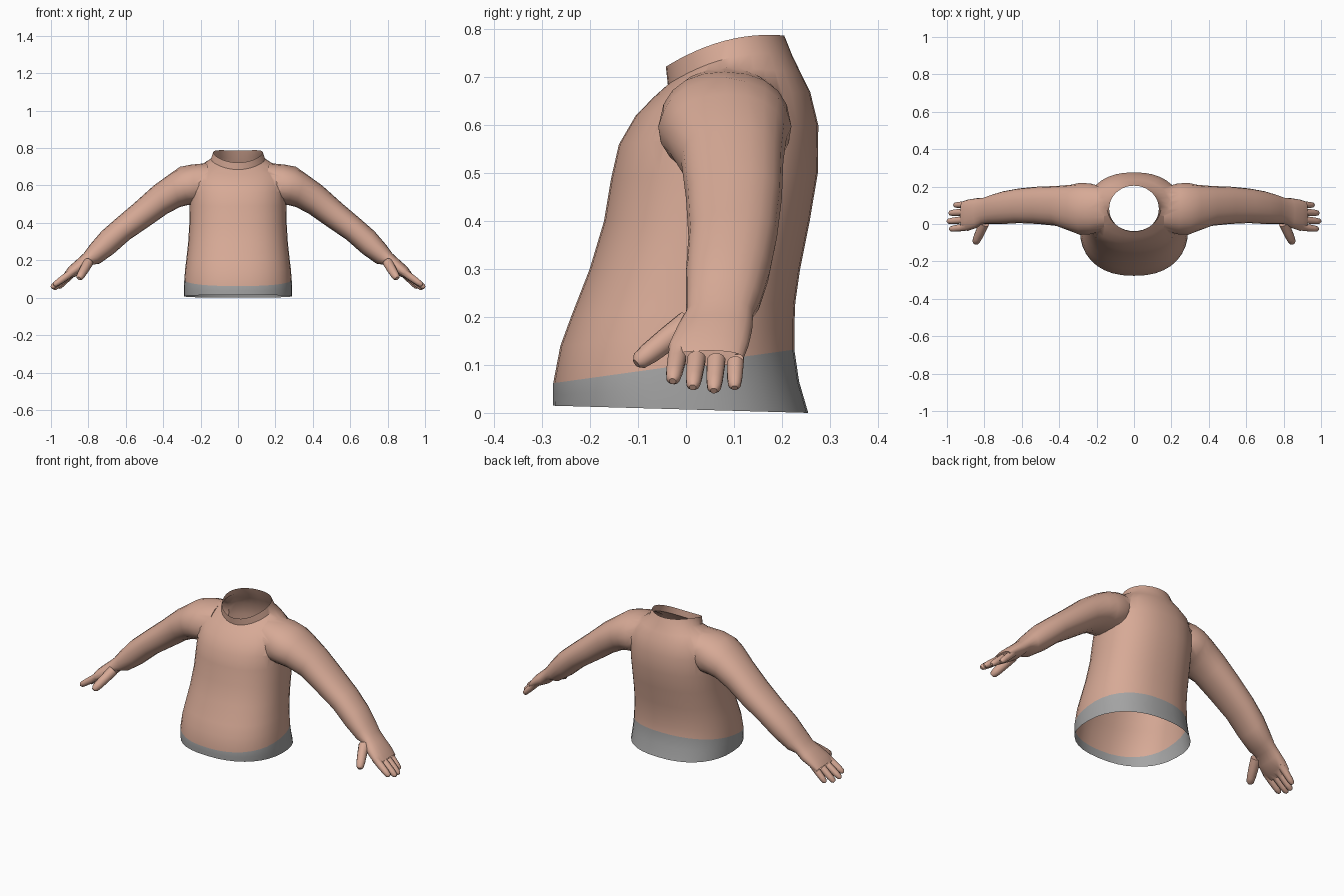
import bpy, bmesh, math
from mathutils import Vector

if "Cube" in bpy.data.objects:
    bpy.data.objects.remove(bpy.data.objects["Cube"])


def material(name, rgb):
    m = bpy.data.materials.new(name)
    m.diffuse_color = (*rgb, 1)
    m.use_nodes = True
    m.node_tree.nodes["Principled BSDF"].inputs["Base Color"].default_value = m.diffuse_color
    return m


SKIN = material("skin", (0.68, 0.40, 0.305))
GREY = material("waistband grey", (0.37, 0.37, 0.37))


def loft(name, rings):
    """Closed solid skinned over a list of equal-sized rings of points."""
    bm = bmesh.new()
    rows = [[bm.verts.new(p) for p in ring] for ring in rings]
    n = len(rows[0])
    for a, b in zip(rows, rows[1:]):
        for i in range(n):
            j = (i + 1) % n
            bm.faces.new((a[i], a[j], b[j], b[i]))
    bm.faces.new(rows[0])
    bm.faces.new(rows[-1])
    bmesh.ops.recalc_face_normals(bm, faces=bm.faces)
    me = bpy.data.meshes.new(name)
    bm.to_mesh(me)
    bm.free()
    me.materials.append(SKIN)
    ob = bpy.data.objects.new(name, me)
    bpy.context.scene.collection.objects.link(ob)
    return ob


def power(v, e):
    return math.copysign(abs(v) ** e, v)


def torso_ring(hw, yf, yb, zf, zb, lift, n, count=36):
    pts = []
    for i in range(count):
        a = 2 * math.pi * i / count
        t = power(math.sin(a), 2 / n)
        pts.append((hw * power(math.cos(a), 2 / n),
                    (yf + yb) / 2 + (yb - yf) / 2 * t,
                    zf + (zb - zf) * (t + 1) / 2 + lift * (1 - t * t)))
    return pts


def arm_ring(side, xt, zt, xb, zb, yf, yb, count=20):
    """Oval between an upper and a lower outline point, from yf to yb."""
    pts = []
    for i in range(count):
        a = 2 * math.pi * i / count
        u = (1 + power(math.cos(a), 0.9)) / 2
        pts.append((side * (xb + (xt - xb) * u),
                    (yf + yb) / 2 + (yb - yf) / 2 * power(math.sin(a), 0.9),
                    zb + (zt - zb) * u))
    return pts


def digit(name, side, base, tip, r, count=12):
    """Tapered finger with a rounded end."""
    a, b = Vector(base), Vector(tip)
    d = (b - a).normalized()
    u = d.cross(Vector((0, 1, 0.3))).normalized()
    v = d.cross(u)
    rings = []
    for f, s in ((0, 1), (0.4, 0.95), (0.75, 0.85), (0.93, 0.7), (1, 0.35)):
        ring = []
        for i in range(count):
            w = 2 * math.pi * i / count
            p = a.lerp(b, f) + (u * math.cos(w) + v * math.sin(w)) * r * s
            ring.append((side * p.x, p.y, p.z))
        rings.append(ring)
    return loft(name, rings)


# Torso: half width, front y, back y, front z, back z, side lift, squareness
TORSO = [
    (.290, -.277, .255, .015, .000, 0, 2.3),
    (.290, -.277, .236, .038, .065, 0, 2.3),
    (.287, -.277, .226, .062, .132, 0, 2.3),
    (.282, -.262, .226, .140, .180, 0, 2.3),
    (.275, -.240, .228, .200, .230, 0, 2.3),
    (.266, -.201, .238, .300, .300, 0, 2.3),
    (.260, -.171, .258, .400, .400, 0, 2.3),
    (.258, -.156, .275, .490, .500, 0, 2.3),
    (.255, -.140, .276, .560, .600, 0, 2.3),
    (.245, -.105, .259, .620, .670, .01, 2.2),
    (.200, -.068, .238, .658, .712, .02, 2.1),
    (.145, -.038, .222, .685, .745, .026, 2),
    (.133, -.042, .205, .722, .787, .022, 2),
]
torso = loft("torso", [torso_ring(*r) for r in TORSO])
torso.data.materials.append(GREY)
# Grey waistband: the two lowest bands of faces
for f in torso.data.polygons[:72]:
    f.material_index = 1

# Arm and palm outline: upper x, z, lower x, z, front y, back y
ARM = [
    (.160, .718, .160, .540, -.03, .190),
    (.250, .716, .220, .500, -.06, .222),
    (.310, .700, .270, .495, -.058, .220),
    (.360, .665, .310, .485, -.040, .210),
    (.450, .600, .380, .448, -.010, .203),
    (.550, .510, .470, .385, .000, .200),
    (.650, .425, .580, .310, .005, .190),
    (.730, .355, .665, .235, .000, .175),
    (.790, .285, .740, .182, .000, .155),
    (.825, .237, .785, .175, .000, .140),
    (.860, .205, .820, .140, -.020, .138),
    (.905, .165, .872, .112, -.037, .130),
    (.930, .130, .908, .098, -.030, .120),
]
DIGITS = {
    "thumb": ((.800, .005, .188), (.850, -.104, .103), .027),
    "index_finger": ((.885, -.014, .138), (.985, -.028, .066), .0205),
    "middle_finger": ((.885, .025, .138), (.998, .014, .053), .0205),
    "ring_finger": ((.885, .065, .135), (.988, .058, .046), .0205),
    "little_finger": ((.880, .104, .135), (.962, .101, .052), .019),
}
parts = []
for side, tag in ((1, "right"), (-1, "left")):
    parts.append(loft("arm_" + tag, [arm_ring(side, *r) for r in ARM]))
    for name, (base, tip, r) in DIGITS.items():
        parts.append(digit(name + "_" + tag, side, base, tip, r))

# Fuse arms and fingers into the torso
bpy.context.view_layer.objects.active = torso
torso.select_set(True)
for p in parts:
    mod = torso.modifiers.new("fuse", 'BOOLEAN')
    mod.operation = 'UNION'
    mod.solver = 'EXACT'
    mod.object = p
    bpy.ops.object.modifier_apply(modifier=mod.name)
    bpy.data.objects.remove(p)

# Open the waist and neck, then soften the shoulder joins
bm = bmesh.new()
bm.from_mesh(torso.data)
caps = [f for f in bm.faces if len(f.verts) >= 36]
bmesh.ops.delete(bm, geom=caps, context='FACES_ONLY')
bmesh.ops.remove_doubles(bm, verts=bm.verts, dist=0.002)
joins = [v for v in bm.verts if 0.17 < abs(v.co.x) < 0.31 and v.co.z > 0.6]
for _ in range(2):
    bmesh.ops.smooth_vert(bm, verts=joins, factor=0.4,
                          use_axis_x=True, use_axis_y=True, use_axis_z=True)
bm.to_mesh(torso.data)
bm.free()
torso.name = "torso_with_arms"
bpy.ops.object.shade_smooth_by_angle(angle=math.radians(45))
